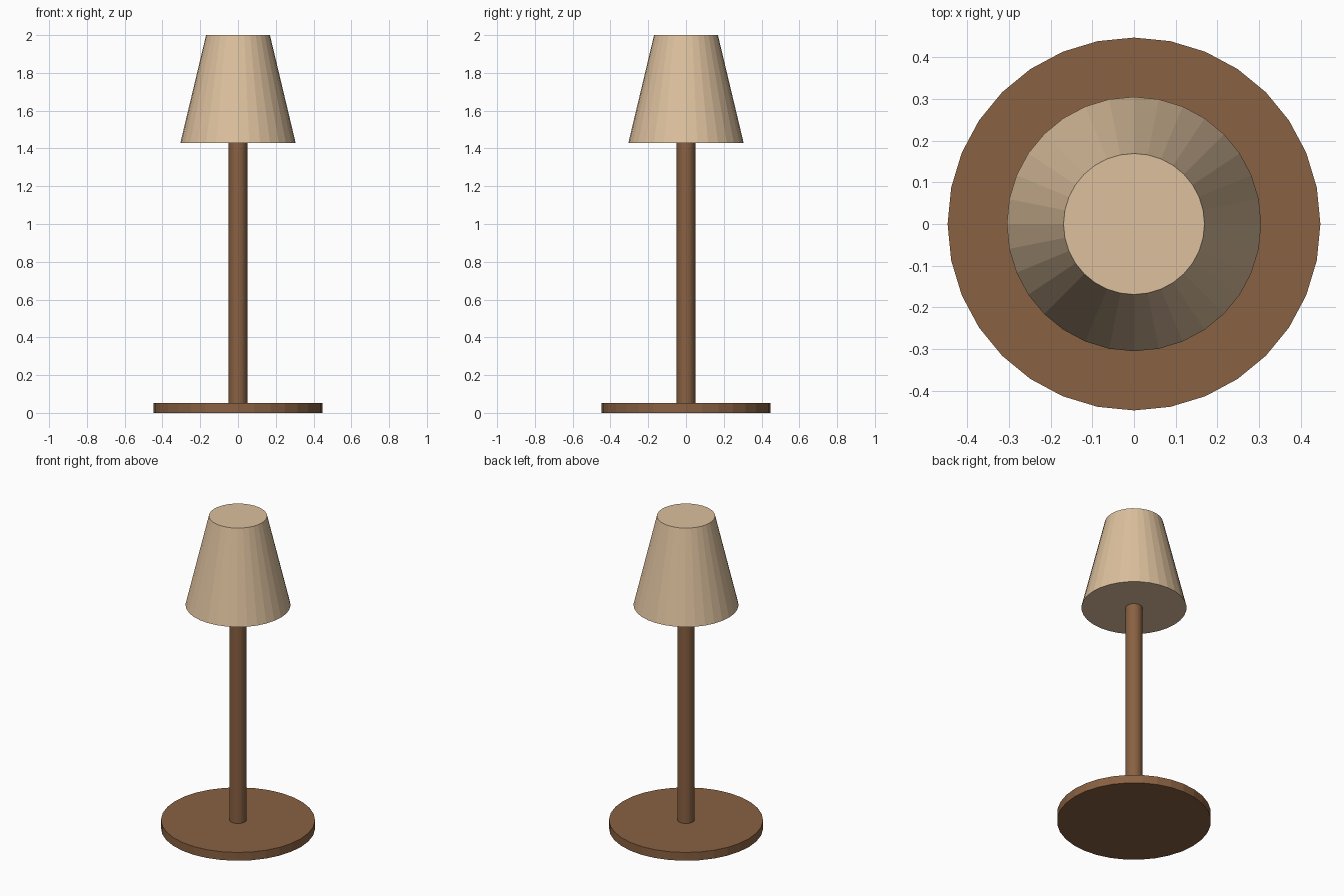
import bpy

if "Cube" in bpy.data.objects:
    bpy.data.objects.remove(bpy.data.objects["Cube"])

SIDES = 32


def material(name, color):
    mat = bpy.data.materials.new(name)
    mat.diffuse_color = (*color, 1.0)
    mat.use_nodes = True
    mat.node_tree.nodes["Principled BSDF"].inputs["Base Color"].default_value = mat.diffuse_color
    return mat


def tapered(name, r_bottom, r_top, z0, z1, mat):
    """Upright flat-faced cylinder or cone section from z0 to z1."""
    bpy.ops.mesh.primitive_cone_add(
        vertices=SIDES, radius1=r_bottom, radius2=r_top,
        depth=z1 - z0, location=(0, 0, (z0 + z1) / 2))
    obj = bpy.context.object
    obj.name = name
    obj.data.materials.append(mat)
    return obj


wood = material("brown_wood", (0.25, 0.12, 0.055))
fabric = material("cream_fabric", (0.72, 0.53, 0.34))

# Round foot, slim stem and solid tapered shade
tapered("lamp_base", 0.447, 0.447, 0.0, 0.053, wood)
tapered("lamp_stem", 0.049, 0.049, 0.053, 1.43, wood)
tapered("lamp_shade", 0.305, 0.169, 1.43, 2.0, fabric)
